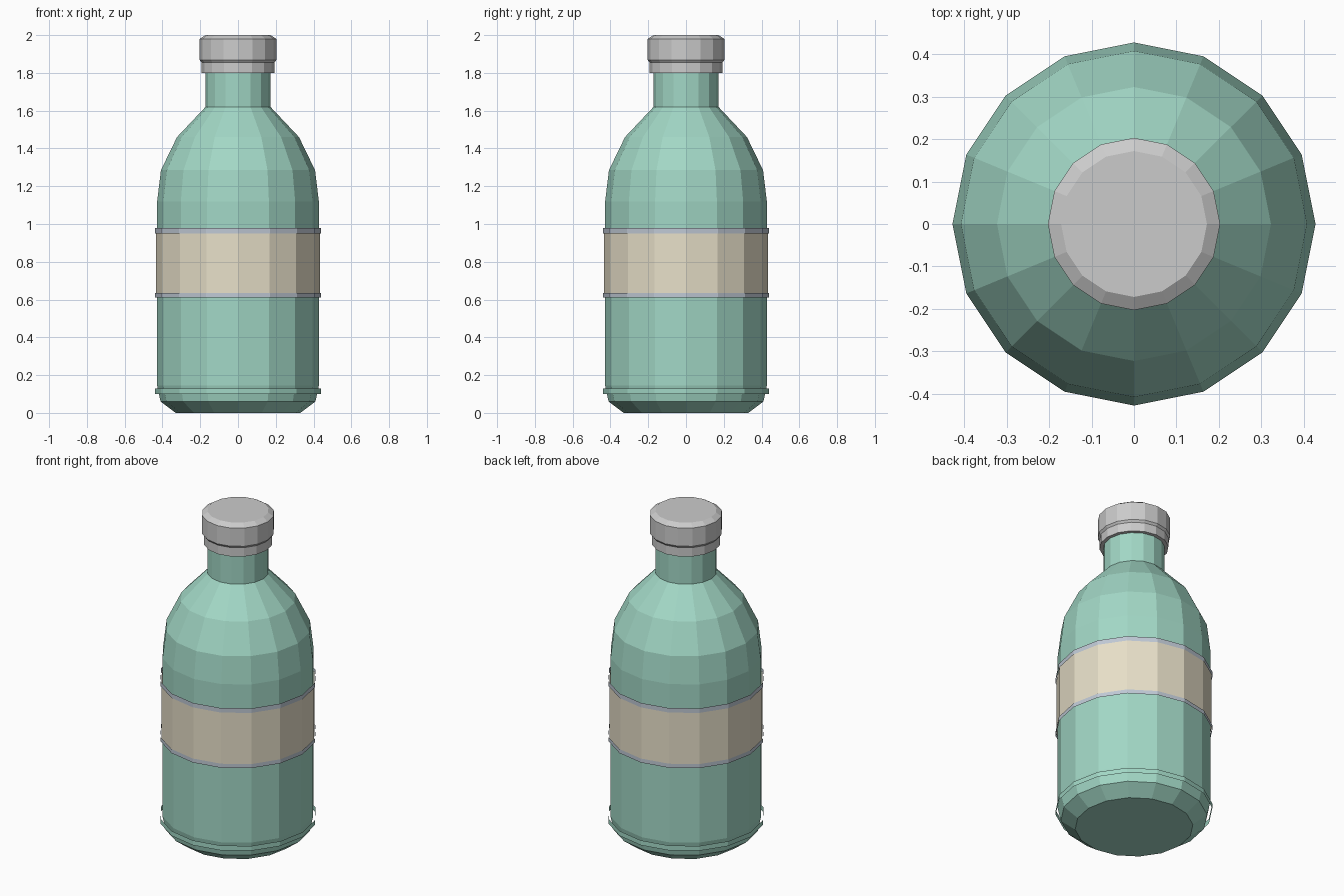
import bpy, bmesh, math

if "Cube" in bpy.data.objects:
    bpy.data.objects.remove(bpy.data.objects["Cube"])

SIDES = 16


def material(name, rgb):
    m = bpy.data.materials.new(name)
    m.diffuse_color = (*rgb, 1)
    m.use_nodes = True
    m.node_tree.nodes["Principled BSDF"].inputs["Base Color"].default_value = m.diffuse_color
    return m


def lathe(name, profile, mat=None, capped=True):
    """Revolve (radius, z) points, listed bottom to top, into a faceted shell."""
    bm = bmesh.new()
    rings = []
    for r, z in profile:
        rings.append([bm.verts.new((r * math.cos(2 * math.pi * i / SIDES),
                                    r * math.sin(2 * math.pi * i / SIDES), z))
                      for i in range(SIDES)])
    for lo, hi in zip(rings, rings[1:]):
        for i in range(SIDES):
            j = (i + 1) % SIDES
            bm.faces.new((lo[i], lo[j], hi[j], hi[i]))
    if capped:
        bm.faces.new(rings[0][::-1])
        bm.faces.new(rings[-1])
    mesh = bpy.data.meshes.new(name)
    bm.to_mesh(mesh)
    bm.free()
    obj = bpy.data.objects.new(name, mesh)
    bpy.context.collection.objects.link(obj)
    if mat:
        mesh.materials.append(mat)
    return obj


def band(name, r, z0, z1, mat):
    return lathe(name, [(r, z0), (r, z1)], mat, capped=False)


glass = material("green_glass", (0.36, 0.68, 0.56))
paper = material("cream_paper", (0.80, 0.74, 0.58))
trim = material("trim_blue_grey", (0.52, 0.58, 0.66))

# Bottle: bevelled foot, straight body, rounded shoulder, neck
lathe("bottle", [(0.33, 0.0), (0.41, 0.06), (0.428, 0.145), (0.428, 1.12),
                 (0.408, 1.285), (0.323, 1.46), (0.172, 1.62), (0.172, 1.82)], glass)

# Thin open bands around the body
band("foot_band", 0.439, 0.10, 0.13, glass)
band("label", 0.435, 0.62, 0.965, paper)
band("label_trim_lower", 0.44, 0.61, 0.635, trim)
band("label_trim_upper", 0.44, 0.95, 0.978, trim)

# Cap and the collar beneath it
lathe("cap_collar", [(0.193, 1.80), (0.193, 1.855)])
lathe("cap", [(0.193, 1.855), (0.203, 1.868), (0.203, 1.98), (0.172, 2.0)])
